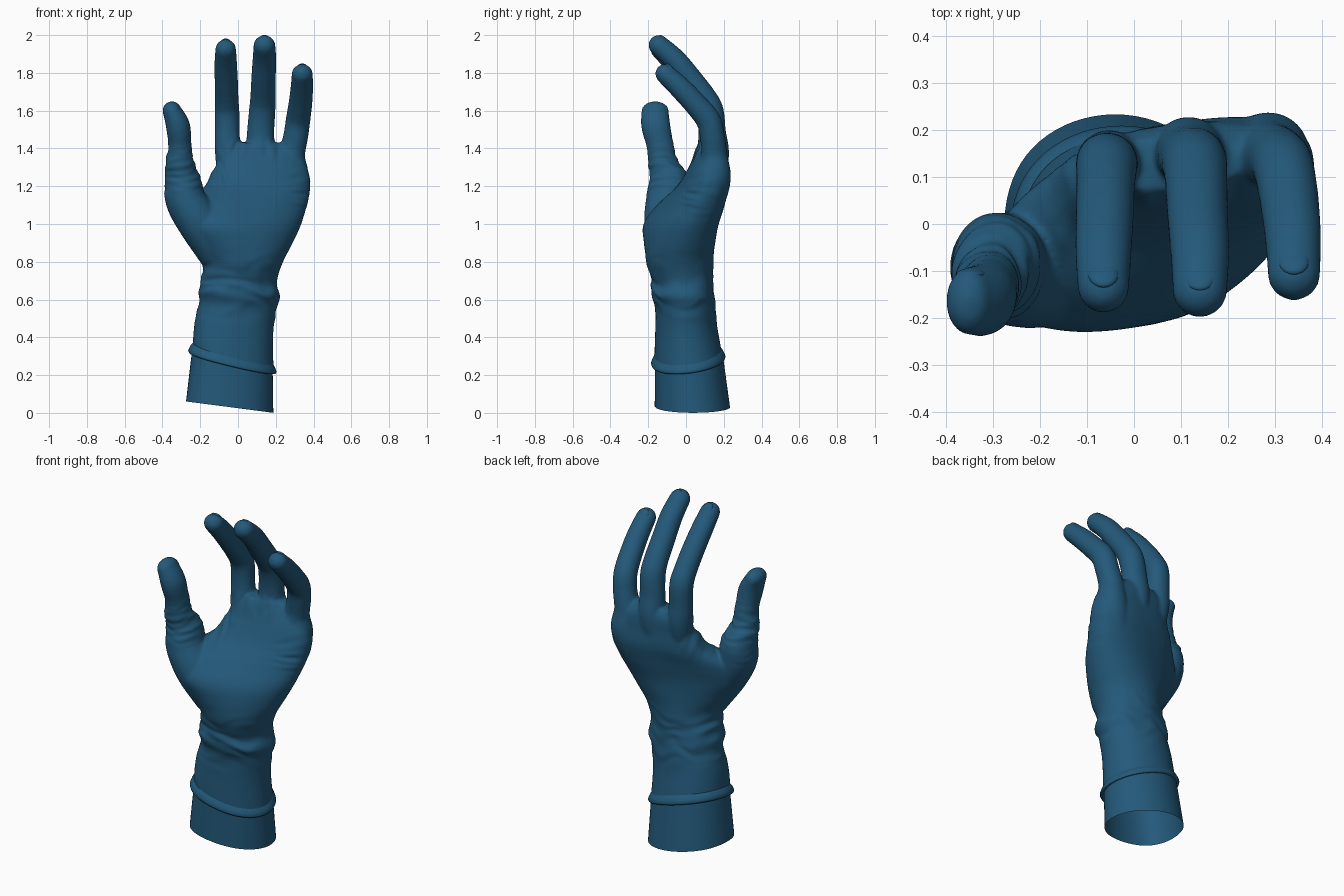
import bpy, bmesh, math
from mathutils import Vector, Matrix, noise

if "Cube" in bpy.data.objects:
    bpy.data.objects.remove(bpy.data.objects["Cube"])

blue = bpy.data.materials.new("glove blue")
blue.diffuse_color = (0.017, 0.100, 0.195, 1)
blue.use_nodes = True
blue.node_tree.nodes["Principled BSDF"].inputs["Base Color"].default_value = blue.diffuse_color
SIDES = 32


def spline(keys, steps=6):
    """Catmull-Rom through tuples of any length."""
    out, n = [], len(keys)
    for i in range(n - 1):
        p = [keys[max(0, min(n - 1, i + k))] for k in (-1, 0, 1, 2)]
        for s in range(steps):
            t = s / steps
            out.append([0.5 * (2 * b + (c - a) * t + (2 * a - 5 * b + 4 * c - d) * t * t
                        + (3 * b - a - 3 * c + d) * t ** 3) for a, b, c, d in zip(*p)])
    out.append(list(keys[-1]))
    return out


def loft(bm, rings, caps=True):
    vs = [[bm.verts.new(p) for p in r] for r in rings]
    for a, b in zip(vs, vs[1:]):
        n = len(a)
        for j in range(n):
            k = (j + 1) % n
            bm.faces.new((a[j], a[k], b[k], b[j]))
    if caps:
        bm.faces.new(vs[0][::-1])
        bm.faces.new(vs[-1])


def digit(bm, keys):
    """Round-tipped tube; keys are x, y, z, side radius, depth radius."""
    path = spline(keys)
    pts = [Vector(p[:3]) for p in path]
    rings = []

    def ring(c, t, ru, rv):
        u = (Vector((1, 0, 0)) - t * t.x).normalized()
        v = t.cross(u)
        rings.append([c + u * ru * math.cos(a) + v * rv * math.sin(a)
                      for a in (2 * math.pi * j / SIDES for j in range(SIDES))])

    for i, p in enumerate(path):
        t = (pts[min(i + 1, len(pts) - 1)] - pts[max(i - 1, 0)]).normalized()
        ring(pts[i], t, p[3], p[4])
    for k in range(1, 7):
        a = k * math.radians(14)
        ring(pts[-1] + t * p[3] * math.sin(a), t, p[3] * math.cos(a), p[4] * math.cos(a))
    loft(bm, rings)


def finish(name, bm):
    me = bpy.data.meshes.new(name)
    bm.to_mesh(me)
    bm.free()
    me.polygons.foreach_set("use_smooth", [True] * len(me.polygons))
    me.materials.append(blue)
    ob = bpy.data.objects.new(name, me)
    bpy.context.collection.objects.link(ob)
    return ob


def cuff_z(x, y):
    return -0.25 * (x + 0.04) + 0.12 * y


def section(cx, cy, a, b, tilt=0, corner=0, power=1, n=64):
    """Tilted oval; corner fills out the front left, power below 1 squares it."""
    out = []
    for j in range(n):
        t = 2 * math.pi * j / n
        c, s = (math.copysign(abs(f) ** power, f) for f in (math.cos(t), math.sin(t)))
        p = Matrix.Rotation(math.radians(tilt), 2) @ Vector((a * c, b * s))
        k = max(0, -math.cos(t) - math.sin(t)) / math.sqrt(2)
        fill = corner * k ** 4
        out.append((cx + p.x - fill, cy + p.y - fill))
    return out


# glove body: z, centre x, centre y, half width, half depth, tilt in degrees, squareness
BODY = [(0.27, -.022, .018, .211, .177, 0, 1), (0.45, -.019, .004, .205, .161, 0, 1),
        (0.57, 0, -.002, .203, .157, 0, 1), (0.635, .006, -.015, .216, .168, 3, 1),
        (0.70, .008, -.018, .203, .162, 5, 1), (0.80, .025, -.032, .215, .176, 10, 1),
        (0.90, .022, -.034, .273, .178, 16, .95), (1.0, .012, -.026, .333, .172, 18, .9),
        (1.1, .04, .026, .332, .150, 16, .85), (1.2, .10, .090, .286, .124, 10, .82),
        (1.3, .12, .117, .246, .098, 6, .82), (1.38, .10, .13, .200, .080, 5, .85),
        (1.43, .09, .13, .140, .058, 3, .9)]
THUMB = [(-.10, -.07, .85, .11, .11), (-.20, -.10, 1.0, .115, .12), (-.275, -.095, 1.12, .107, .118),
         (-.292, -.09, 1.22, .098, .11), (-.307, -.12, 1.32, .076, .08), (-.308, -.138, 1.42, .062, .072),
         (-.318, -.16, 1.52, .064, .077), (-.35, -.164, 1.60, .050, .072)]
INDEX = [(.0, .02, .95, .06, .06), (-.025, .075, 1.15, .07, .07), (-.05, .123, 1.35, .070, .074),
         (-.057, .13, 1.48, .066, .064), (-.058, .125, 1.59, .066, .066), (-.06, .09, 1.66, .063, .064),
         (-.062, .02, 1.755, .062, .062), (-.065, -.06, 1.85, .060, .058), (-.065, -.135, 1.925, .055, .053)]
MIDDLE = [(.07, .05, .95, .06, .06), (.09, .115, 1.15, .07, .07), (.115, .148, 1.36, .075, .08),
          (.12, .145, 1.49, .072, .066), (.128, .13, 1.6, .070, .069), (.132, .095, 1.67, .067, .066),
          (.135, .02, 1.77, .065, .064), (.14, -.06, 1.87, .063, .060), (.14, -.142, 1.944, .058, .055)]
LITTLE = [(.17, .06, .95, .06, .06), (.24, .125, 1.12, .085, .08), (.285, .148, 1.25, .088, .09),
          (.285, .15, 1.36, .070, .070), (.305, .14, 1.46, .066, .066), (.318, .118, 1.55, .065, .066),
          (.33, .05, 1.635, .063, .062), (.338, -.03, 1.72, .060, .059), (.34, -.108, 1.793, .056, .053)]

bm = bmesh.new()
rings = []
for z, cx, cy, a, b, tilt, power in spline(BODY):
    fade = max(0, min(1, (0.75 - z) / 0.4))
    rings.append([(x, y, z + fade * cuff_z(x, y))
                  for x, y in section(cx, cy, a, b, tilt, .024 * fade, power)])
loft(bm, rings)
for keys in (THUMB, INDEX, MIDDLE, LITTLE):
    digit(bm, keys)
glove = finish("glove", bm)

# fuse palm and fingers into one skin
m = glove.modifiers.new("fuse", 'REMESH')
m.mode, m.voxel_size = 'VOXEL', 0.0085
m = glove.modifiers.new("soften", 'SMOOTH')
m.factor, m.iterations = 0.5, 10
dg = bpy.context.evaluated_depsgraph_get()
skin = bpy.data.meshes.new_from_object(glove.evaluated_get(dg))
glove.modifiers.clear()

# cloth wrinkles: centre, reach, depth, noise stretch
FOLDS = [((0, 0, .66), (.4, .4, .13), .009, (8, 8, 18)),
         ((-.30, -.10, 1.28), (.13, .13, .11), .009, (9, 9, 38)),
         ((-.12, .02, 1.25), (.09, .12, .10), .010, (30, 8, 12)),
         ((.35, .05, 1.17), (.10, .10, .10), .006, (6, 6, 32)),
         ((.09, .06, 1.40), (.20, .10, .06), .007, (26, 8, 14))]
bm = bmesh.new()
bm.from_mesh(skin)
bm.normal_update()
for v in bm.verts:
    push = 0
    for c, reach, depth, freq in FOLDS:
        d = sum(((v.co[i] - c[i]) / reach[i]) ** 2 for i in range(3))
        if d < 4:
            q = [v.co[i] * freq[i] for i in range(3)]
            q[2] += 1.2 * noise.noise(v.co * 7)
            push += depth * math.exp(-d) * noise.noise(Vector(q)) * 1.6
    v.co += v.normal * push
# open the glove at the wrist
bm.normal_update()
bmesh.ops.delete(bm, geom=[f for f in bm.faces if f.normal.z < -0.7 and f.calc_center_median().z < 0.36],
                 context='FACES')
bm.to_mesh(skin)
bm.free()
skin.polygons.foreach_set("use_smooth", [True] * len(skin.polygons))
glove.data = skin
skin.materials.clear()
skin.materials.append(blue)

# flared hem of the glove: height, flare
HEM = [(-.014, -.006), (-.018, .012), (-.008, .016), (.008, .010), (.022, .003), (.036, -.008)]
bm = bmesh.new()
loft(bm, [[(x, y, .285 + dz + cuff_z(x, y)) for x, y in section(-.026, .016, .214 + dr, .177 + dr, 0, .024)]
          for dz, dr in HEM], caps=False)
finish("glove_hem", bm)

# bare forearm, an open tube with slanted end
bm = bmesh.new()
loft(bm, [[(x, y, .03 - .13 * (x + .04)) for x, y in section(-.040, .038, .227, .195, 0, .026)],
          [(x, y, .31 + cuff_z(x, y)) for x, y in section(-.025, .018, .208, .174, 0, .022)]], caps=False)
finish("forearm", bm)


# fingernails showing through the glove
def nail(name, centre, along, out, size):
    along, out = Vector(along).normalized(), Vector(out).normalized()
    side = along.cross(out)
    rot = Matrix((side, along, out)).transposed().to_4x4()
    bm = bmesh.new()
    bmesh.ops.create_uvsphere(bm, u_segments=20, v_segments=10, radius=1)
    bm.transform(Matrix.Translation(centre) @ rot @ Matrix.Diagonal((size, size * 1.2, .014, 1)))
    finish(name, bm)


for name, keys in (("index_nail", INDEX), ("middle_nail", MIDDLE), ("little_nail", LITTLE)):
    tip = Vector(keys[-1][:3])
    nail(name, tip + Vector((0, .73, .68)) * .039, (0, -.68, .73), (0, .73, .68), .033)
nail("thumb_nail", Vector((-.346, -.108, 1.59)), (-.3, 0, 1), (0, 1, 0), .032)
